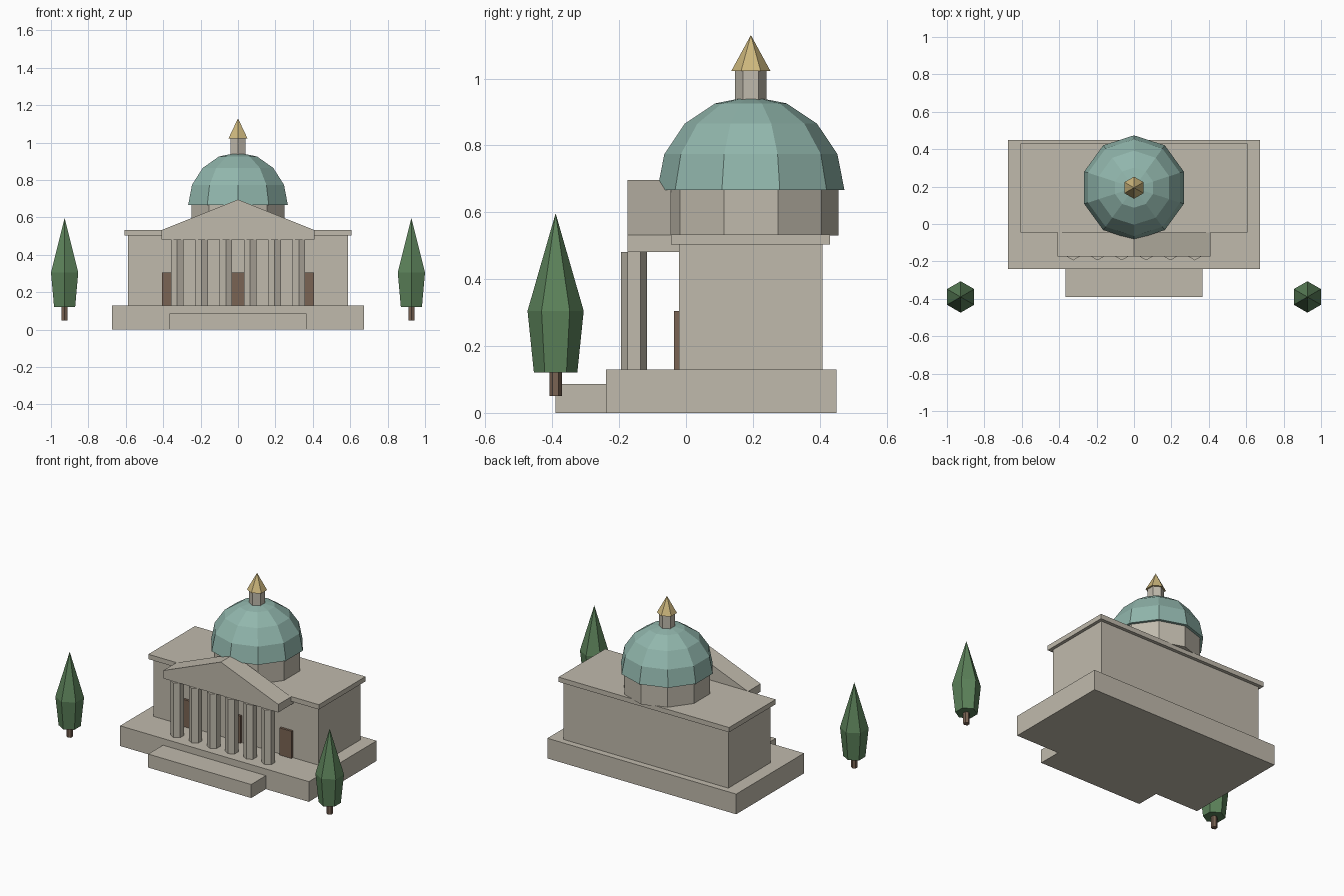
import bpy, bmesh, math
from mathutils import Matrix

if "Cube" in bpy.data.objects:
    bpy.data.objects.remove(bpy.data.objects["Cube"])


def material(name, r, g, b):
    """Flat colour given as 0-255 sRGB, stored as linear."""
    lin = [((c / 255 + 0.055) / 1.055) ** 2.4 for c in (r, g, b)]
    m = bpy.data.materials.new(name)
    m.diffuse_color = (*lin, 1)
    m.use_nodes = True
    m.node_tree.nodes["Principled BSDF"].inputs["Base Color"].default_value = m.diffuse_color
    return m


STONE = material("stone", 192, 186, 172)
COPPER = material("green_copper", 145, 182, 172)
GOLD = material("gold", 205, 183, 125)
LEAF = material("leaf_green", 92, 130, 90)
BROWN = material("brown_wood", 122, 100, 84)


def finish(name, bm, mat):
    bmesh.ops.recalc_face_normals(bm, faces=bm.faces)
    me = bpy.data.meshes.new(name)
    bm.to_mesh(me)
    bm.free()
    me.materials.append(mat)
    ob = bpy.data.objects.new(name, me)
    bpy.context.collection.objects.link(ob)
    return ob


def box(name, x0, x1, y0, y1, z0, z1, mat):
    bm = bmesh.new()
    bmesh.ops.create_cube(bm, size=1)
    bmesh.ops.scale(bm, vec=(x1 - x0, y1 - y0, z1 - z0), verts=bm.verts)
    bmesh.ops.translate(bm, vec=((x0 + x1) / 2, (y0 + y1) / 2, (z0 + z1) / 2), verts=bm.verts)
    return finish(name, bm, mat)


def turned(name, x, y, profile, sides, mat):
    """Faceted turned solid from (radius, z) pairs, with one corner facing -y."""
    bm = bmesh.new()
    rings = []
    for r, z in profile:
        if r == 0:
            rings.append([bm.verts.new((x, y, z))])
        else:
            angles = [-math.pi / 2 + 2 * math.pi * i / sides for i in range(sides)]
            rings.append([bm.verts.new((x + r * math.cos(a), y + r * math.sin(a), z)) for a in angles])
    for low, high in zip(rings, rings[1:]):
        for i in range(sides):
            j = (i + 1) % sides
            if len(high) == 1:
                bm.faces.new((low[i], low[j], high[0]))
            else:
                bm.faces.new((low[i], low[j], high[j], high[i]))
    for ring in (rings[0], rings[-1]):
        if len(ring) > 1:
            bm.faces.new(ring)
    return finish(name, bm, mat)


# Plinth, front step, hall and roof slab
box("plinth", -0.673, 0.673, -0.24, 0.45, 0, 0.13, STONE)
box("front_step", -0.367, 0.367, -0.39, -0.235, 0, 0.087, STONE)
box("hall", -0.588, 0.588, -0.021, 0.409, 0.13, 0.503, STONE)
box("roof_slab", -0.608, 0.608, -0.045, 0.43, 0.503, 0.534, STONE)

# Portico beam and gable
box("portico_beam", -0.41, 0.41, -0.175, -0.015, 0.481, 0.532, STONE)
bm = bmesh.new()
gable = bm.faces.new([bm.verts.new((x, -0.175, z)) for x, z in ((-0.41, 0.532), (0.41, 0.532), (0, 0.696))])
side = bmesh.ops.extrude_face_region(bm, geom=[gable])["geom"]
bmesh.ops.translate(bm, vec=(0, 0.13, 0), verts=[v for v in side if isinstance(v, bmesh.types.BMVert)])
finish("portico_gable", bm, STONE)

# Six columns
for i in range(6):
    turned(f"column_{i + 1}", (i - 2.5) * 0.13, -0.155, [(0.039, 0.13), (0.039, 0.481)], 6, STONE)

# Three doors
for label, x in (("left", -0.364), ("middle", 0), ("right", 0.364)):
    box(f"{label}_door", x - 0.042, x + 0.042, -0.036, -0.018, 0.13, 0.305, BROWN)

# Drum, dome, lantern and spire
CY = 0.194
turned("drum", 0, CY, [(0.262, 0.53), (0.262, 0.668)], 10, STONE)
dome = [(0.28 * math.cos(a), 0.667 + 0.28 * math.sin(a)) for a in (math.pi / 8 * k for k in range(4))]
turned("dome", 0, CY, dome + [(0, 0.947)], 10, COPPER)
turned("lantern", 0, CY, [(0.047, 0.92), (0.047, 1.023)], 6, STONE)
turned("spire", 0, CY, [(0.059, 1.022), (0, 1.13)], 6, GOLD)

# Two cypress trees
for label, x in (("left", -0.927), ("right", 0.927)):
    turned(f"{label}_tree_trunk", x, -0.39, [(0.0185, 0.05), (0.0185, 0.13)], 6, BROWN)
    turned(f"{label}_tree_leaves", x, -0.39, [(0.065, 0.121), (0.084, 0.305), (0, 0.597)], 6, LEAF)
